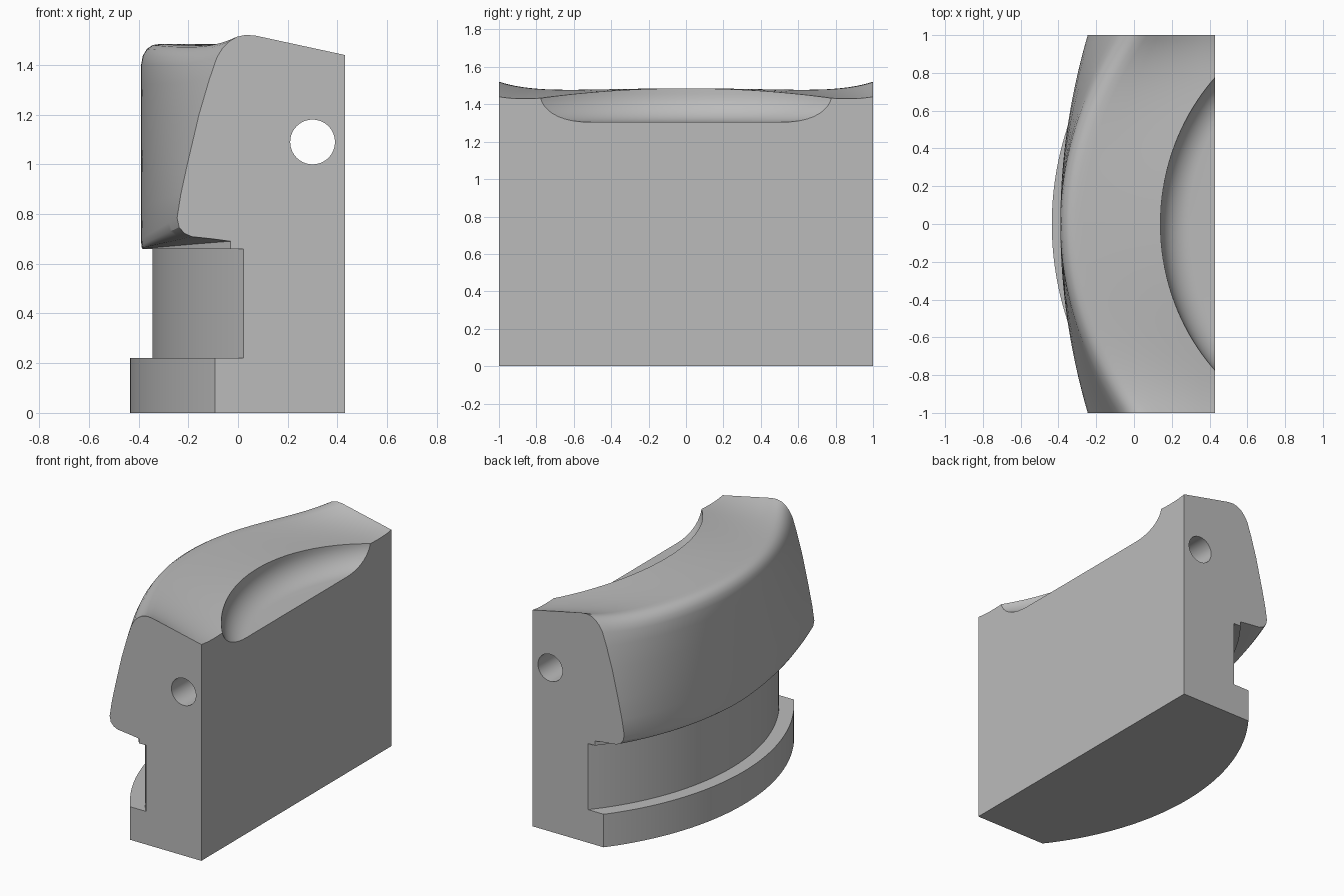
import bpy, bmesh, math
from mathutils import Matrix

cube = bpy.data.objects.get("Cube")
if cube:
    bpy.data.objects.remove(cube, do_unlink=True)

grey = bpy.data.materials.new("plain grey")
grey.use_nodes = True
COLOUR = (0.5, 0.5, 0.5, 1)
grey.diffuse_color = COLOUR
grey.node_tree.nodes["Principled BSDF"].inputs["Base Color"].default_value = COLOUR

BACK = 0.43      # x of the flat inner face
AXIS = 1.2       # x of the vertical axis of the round parts
STATIONS = 64

# Head outline, bottom to crest: (x, z) in the middle, then (x, z) at the ends
HEAD = [
    ((-0.386, 0.661), (-0.10, 0.70)),
    ((-0.387, 0.664), (-0.185, 0.709)),
    ((-0.388, 0.668), (-0.215, 0.722)),
    ((-0.389, 0.675), (-0.237, 0.747)),
    ((-0.39, 0.70), (-0.245, 0.785)),
    ((-0.39, 0.84), (-0.23, 0.88)),
    ((-0.39, 1.00), (-0.204, 1.00)),
    ((-0.39, 1.18), (-0.157, 1.20)),
    ((-0.39, 1.32), (-0.116, 1.34)),
    ((-0.39, 1.40), (-0.085, 1.43)),
    ((-0.383, 1.437), (-0.062, 1.468)),
    ((-0.367, 1.464), (-0.035, 1.495)),
    ((-0.343, 1.48), (-0.005, 1.513)),
    ((-0.31, 1.485), (0.03, 1.521)),
    ((-0.27, 1.485), (0.07, 1.518)),
]


def arc_x(radius, y):
    return AXIS - math.sqrt(radius ** 2 - y ** 2)


def section(y):
    """Closed outline of the jaw at depth y."""
    t = y * y
    base, neck, ledge = (arc_x(r, y) for r in (1.635, 1.545, 1.585))
    pts = [(BACK, 0), (base, 0), (base, 0.22), (neck, 0.22), (neck, 0.66),
           (ledge, 0.66), (ledge, 0.6605 + 0.03 * t)]
    for (x0, z0), (x1, z1) in HEAD:
        x, z = x0 + (x1 - x0) * t, z0 + (z1 - z0) * t
        # the crest sags a little before it flares up at the ends
        sag = 0.065 * (y ** 6 - t) * max(0, min(1, (z0 - 1.3) / 0.18))
        pts.append((x, z + sag))
    # top surface slopes down to the inner face
    cx, cz = pts[-1]
    for i in range(1, 7):
        f = i / 6
        pts.append((cx + (BACK - cx) * f, cz - 0.078 * t * f))
    return pts


def finish(bm, name):
    bmesh.ops.recalc_face_normals(bm, faces=bm.faces)
    mesh = bpy.data.meshes.new(name)
    bm.to_mesh(mesh)
    bm.free()
    mesh.materials.append(grey)
    obj = bpy.data.objects.new(name, mesh)
    bpy.context.collection.objects.link(obj)
    return obj


def jaw_body():
    bm = bmesh.new()
    rings = []
    for i in range(STATIONS + 1):
        y = -1 + 2 * i / STATIONS
        rings.append([bm.verts.new((x, y, z)) for x, z in section(y)])
    n = len(rings[0])
    for a, b in zip(rings, rings[1:]):
        for j in range(n):
            k = (j + 1) % n
            bm.faces.new((a[j], a[k], b[k], b[j]))
    bm.faces.new(rings[0])
    bm.faces.new(rings[-1][::-1])
    return finish(bm, "jaw_body")


def hollow_cutter():
    """Round dish with a filleted floor, spun about a vertical axis."""
    profile = [(0, 1.305)]
    for i in range(11):
        a = math.radians(9 * i)
        profile.append((1.044 + 0.15 * math.sin(a), 1.455 - 0.15 * math.cos(a)))
    profile += [(1.194, 1.8), (0, 1.8)]
    bm = bmesh.new()
    verts = [bm.verts.new((r, 0, z)) for r, z in profile]
    edges = [bm.edges.new(p) for p in zip(verts, verts[1:])]
    bmesh.ops.spin(bm, geom=verts + edges, cent=(0, 0, 0), axis=(0, 0, 1),
                   angle=math.tau, steps=160, use_merge=True)
    bmesh.ops.remove_doubles(bm, verts=bm.verts, dist=0.0001)
    bmesh.ops.translate(bm, verts=bm.verts, vec=(1.334, 0, 0))
    return finish(bm, "hollow_cutter")


def hole_cutter():
    bm = bmesh.new()
    bmesh.ops.create_cone(bm, cap_ends=True, segments=64, radius1=0.09, radius2=0.09,
                          depth=3, matrix=Matrix.Translation((0.3, 0, 1.09))
                          @ Matrix.Rotation(math.pi / 2, 4, 'X'))
    return finish(bm, "hole_cutter")


# Cut the dish and the cross hole out of the jaw
jaw = jaw_body()
bpy.ops.object.select_all(action='DESELECT')
bpy.context.view_layer.objects.active = jaw
jaw.select_set(True)
for cutter in (hollow_cutter(), hole_cutter()):
    cutter.hide_render = True
    mod = jaw.modifiers.new(cutter.name, 'BOOLEAN')
    mod.operation = 'DIFFERENCE'
    mod.solver = 'EXACT'
    mod.object = cutter
    bpy.ops.object.modifier_apply(modifier=mod.name)
    bpy.data.objects.remove(cutter, do_unlink=True)
bpy.ops.object.shade_smooth_by_angle(angle=math.radians(28))
